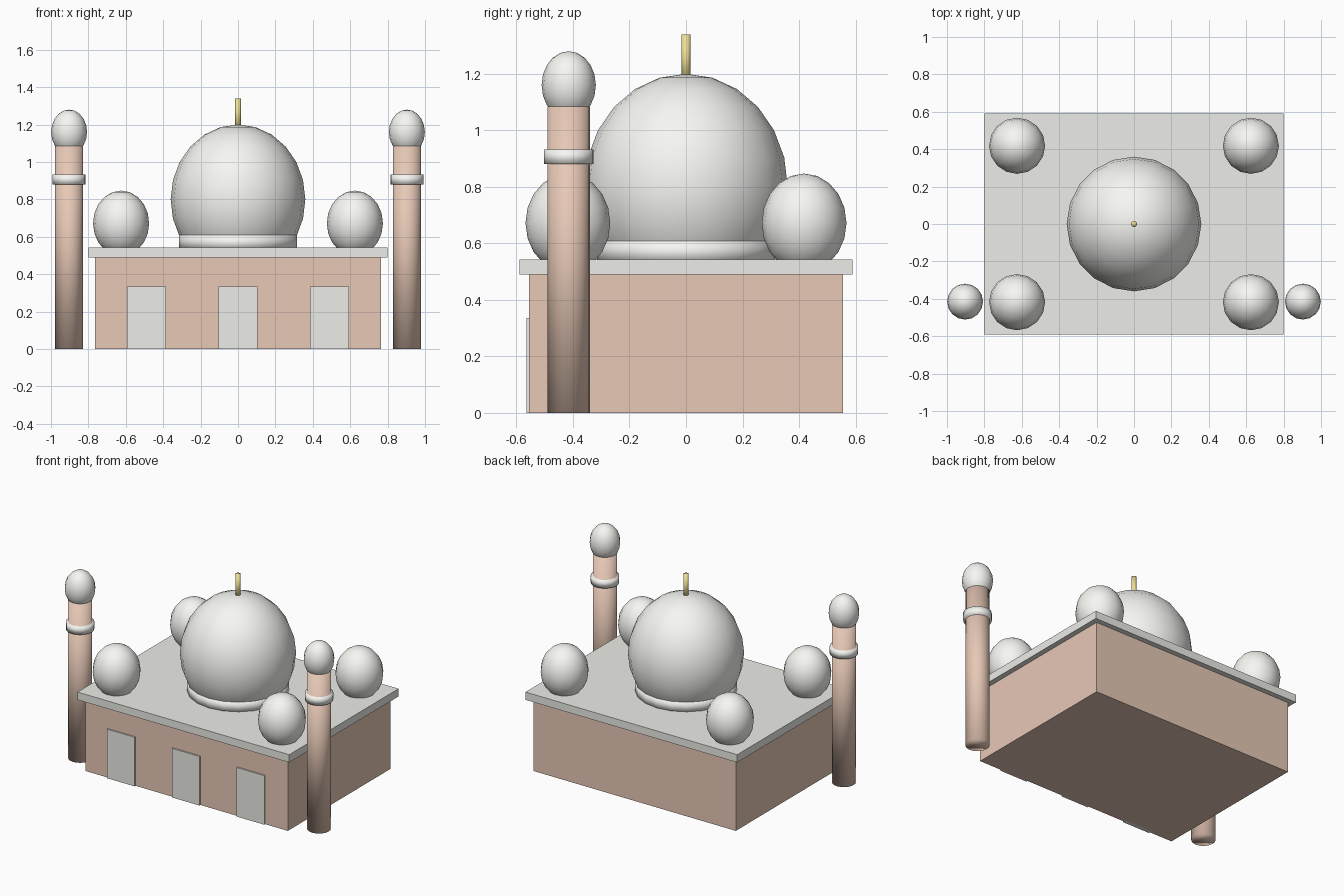
import bpy

if "Cube" in bpy.data.objects:
    bpy.data.objects.remove(bpy.data.objects["Cube"])


def material(name, rgb):
    m = bpy.data.materials.new(name)
    m.diffuse_color = (*rgb, 1)
    m.use_nodes = True
    m.node_tree.nodes["Principled BSDF"].inputs["Base Color"].default_value = m.diffuse_color
    return m


BRICK = material("brick", (0.80, 0.58, 0.47))
STONE = material("stone", (0.84, 0.84, 0.80))
WHITE = material("white_plaster", (0.93, 0.93, 0.90))
GOLD = material("gold", (0.85, 0.74, 0.30))


def finish(name, mat, smooth=False):
    o = bpy.context.object
    o.name = name
    o.data.materials.append(mat)
    if smooth:
        bpy.ops.object.shade_smooth()
    return o


def box(name, mat, x, y, z):
    """Box from (min, max) pairs."""
    bpy.ops.mesh.primitive_cube_add(
        size=1, location=[(a + b) / 2 for a, b in (x, y, z)])
    o = finish(name, mat)
    o.scale = [b - a for a, b in (x, y, z)]


def column(name, mat, x, y, z0, z1, r, sides=20):
    bpy.ops.mesh.primitive_cylinder_add(
        vertices=sides, radius=r, depth=z1 - z0, location=(x, y, (z0 + z1) / 2))
    finish(name, mat, True)


def dome(name, x, y, z, r, rz, segments=16, rings=10):
    bpy.ops.mesh.primitive_uv_sphere_add(
        segments=segments, ring_count=rings, radius=1, location=(x, y, z))
    finish(name, WHITE, True).scale = (r, r, rz)


# Hall and roof slab
box("hall", BRICK, (-0.765, 0.765), (-0.555, 0.555), (0, 0.49))
box("roof_slab", STONE, (-0.8, 0.8), (-0.59, 0.59), (0.49, 0.543))

# Front doors
for i, x in enumerate((-0.49, 0, 0.49)):
    box(f"door_{i + 1}", STONE, (x - 0.104, x + 0.104), (-0.565, -0.54), (0, 0.335))

# Central dome on its drum, with finial
column("drum", WHITE, 0, 0, 0.53, 0.61, 0.315)
dome("main_dome", 0, 0, 0.8, 0.36, 0.4, 20, 12)
column("finial", GOLD, 0, 0, 1.17, 1.34, 0.016, 12)

# Corner domes
for sx in (-1, 1):
    for sy in (-1, 1):
        dome(f"corner_dome_{'left' if sx < 0 else 'right'}_{'front' if sy < 0 else 'back'}",
             sx * 0.625, sy * 0.418, 0.672, 0.15, 0.175)

# Front minarets
for side, sx in (("left", -1), ("right", 1)):
    x, y = sx * 0.903, -0.415
    column(f"minaret_{side}", BRICK, x, y, 0, 1.085, 0.075)
    column(f"minaret_band_{side}", WHITE, x, y, 0.88, 0.932, 0.088)
    dome(f"minaret_cap_{side}", x, y, 1.16, 0.096, 0.12)
